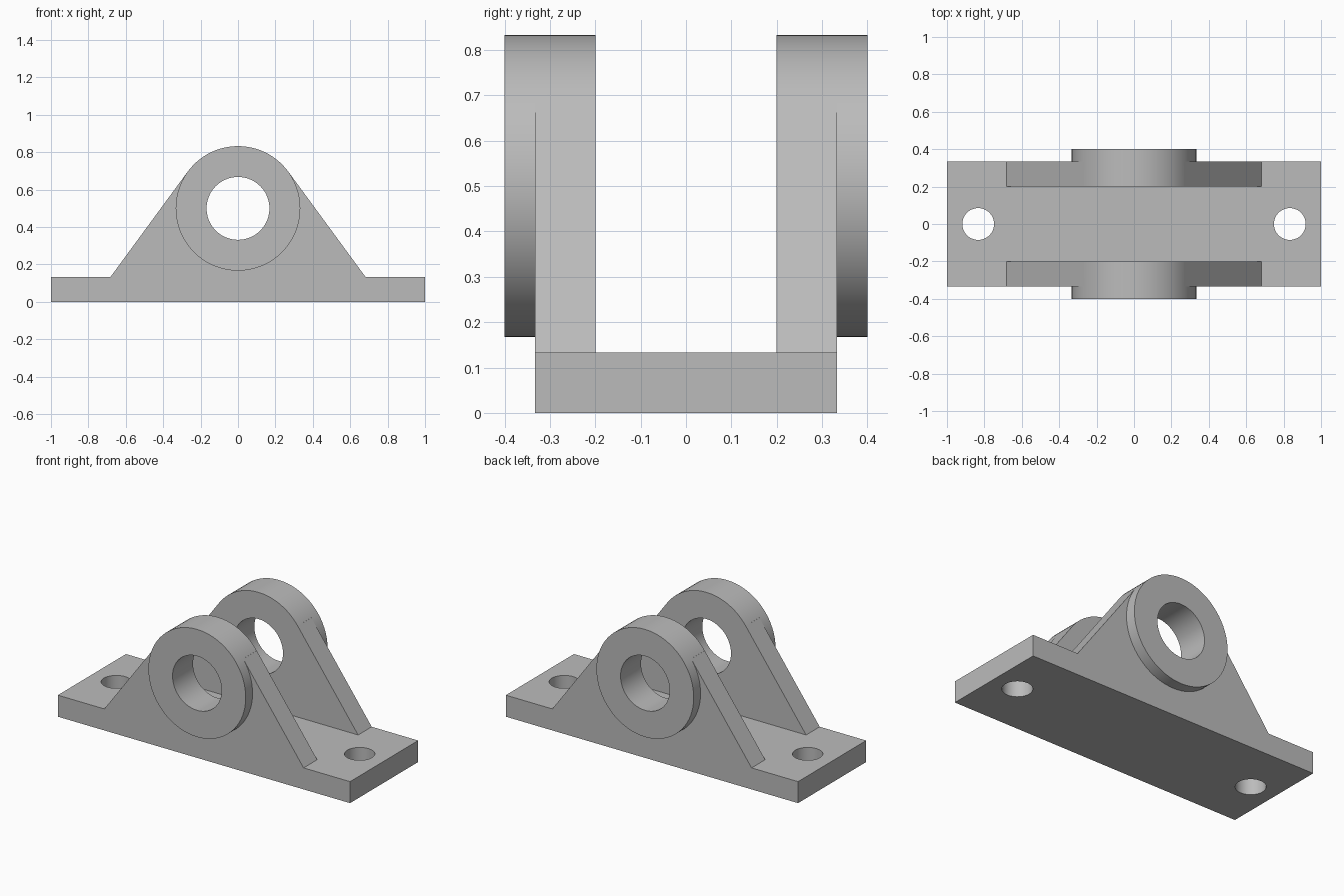
import bpy, bmesh, math
from mathutils import Matrix

if "Cube" in bpy.data.objects:
    bpy.data.objects.remove(bpy.data.objects["Cube"], do_unlink=True)

BASE_H, HALF_W = 0.133, 0.333        # base plate height and half depth
AXIS_Z, BOSS_R, BORE_R = 0.5, 0.333, 0.168
INNER_Y, BOSS_Y = 0.2, 0.4           # lug inner face and boss outer face

steel = bpy.data.materials.new("plain grey metal")
steel.use_nodes = True
steel.diffuse_color = (0.5, 0.5, 0.5, 1)
steel.node_tree.nodes["Principled BSDF"].inputs["Base Color"].default_value = (0.5, 0.5, 0.5, 1)


def make_object(name, bm):
    bmesh.ops.recalc_face_normals(bm, faces=bm.faces)
    mesh = bpy.data.meshes.new(name)
    bm.to_mesh(mesh)
    bm.free()
    mesh.materials.append(steel)
    obj = bpy.data.objects.new(name, mesh)
    bpy.context.collection.objects.link(obj)
    return obj


def prism(name, outline, y0, y1):
    """Extrude an x-z outline from y0 to y1."""
    bm = bmesh.new()
    face = bm.faces.new([bm.verts.new((x, y0, z)) for x, z in outline])
    out = bmesh.ops.extrude_face_region(bm, geom=[face])["geom"]
    moved = [v for v in out if isinstance(v, bmesh.types.BMVert)]
    bmesh.ops.translate(bm, verts=moved, vec=(0, y1 - y0, 0))
    return make_object(name, bm)


def cylinder(name, radius, length, centre, along_y, segments=72):
    bm = bmesh.new()
    turn = Matrix.Rotation(math.pi / 2, 4, "X") if along_y else Matrix()
    bmesh.ops.create_cone(bm, cap_ends=True, segments=segments, radius1=radius,
                          radius2=radius, depth=length,
                          matrix=Matrix.Translation(centre) @ turn)
    return make_object(name, bm)


def combine(target, tool, operation):
    """Apply a boolean and discard the tool."""
    bpy.context.view_layer.objects.active = target
    mod = target.modifiers.new(operation, "BOOLEAN")
    mod.operation, mod.solver, mod.object = operation, "EXACT", tool
    bpy.ops.object.modifier_apply(modifier=mod.name)
    bpy.data.objects.remove(tool, do_unlink=True)


def tangent_point(foot):
    """Where the sloped side, starting at x = foot, touches the boss."""
    drop = AXIS_Z - BASE_H
    angle = math.acos(BOSS_R / math.hypot(foot, drop)) - math.atan2(drop, foot)
    return BOSS_R * math.cos(angle), AXIS_Z + BOSS_R * math.sin(angle)


# Base plate
bracket = prism("clevis_bracket", [(-1, 0), (1, 0), (1, BASE_H), (-1, BASE_H)],
                -HALF_W, HALF_W)

# Two lugs: sloped web and round boss
foot = 0.682
tx, tz = tangent_point(foot)
web_outline = [(-foot, BASE_H), (-foot, BASE_H - 0.05), (foot, BASE_H - 0.05),
               (foot, BASE_H), (tx, tz), (-tx, tz)]
for side in (-1, 1):
    lug = prism("web", web_outline, side * INNER_Y, side * HALF_W)
    boss = cylinder("boss", BOSS_R, BOSS_Y - INNER_Y,
                    (0, side * (INNER_Y + BOSS_Y) / 2, AXIS_Z), True)
    combine(lug, boss, "UNION")
    combine(bracket, lug, "UNION")

# Pin bore and bolt holes
combine(bracket, cylinder("bore", BORE_R, 2, (0, 0, AXIS_Z), True), "DIFFERENCE")
for side in (-1, 1):
    combine(bracket, cylinder("bolt_hole", 0.085, 1, (side * 0.833, 0, 0), False, 48),
            "DIFFERENCE")

# Smooth round walls, crisp edges
bpy.ops.object.select_all(action="DESELECT")
bracket.select_set(True)
bpy.context.view_layer.objects.active = bracket
bpy.ops.object.shade_smooth_by_angle(angle=math.radians(20))
normals = bracket.modifiers.new("flat_faces", "WEIGHTED_NORMAL")
normals.keep_sharp = True
